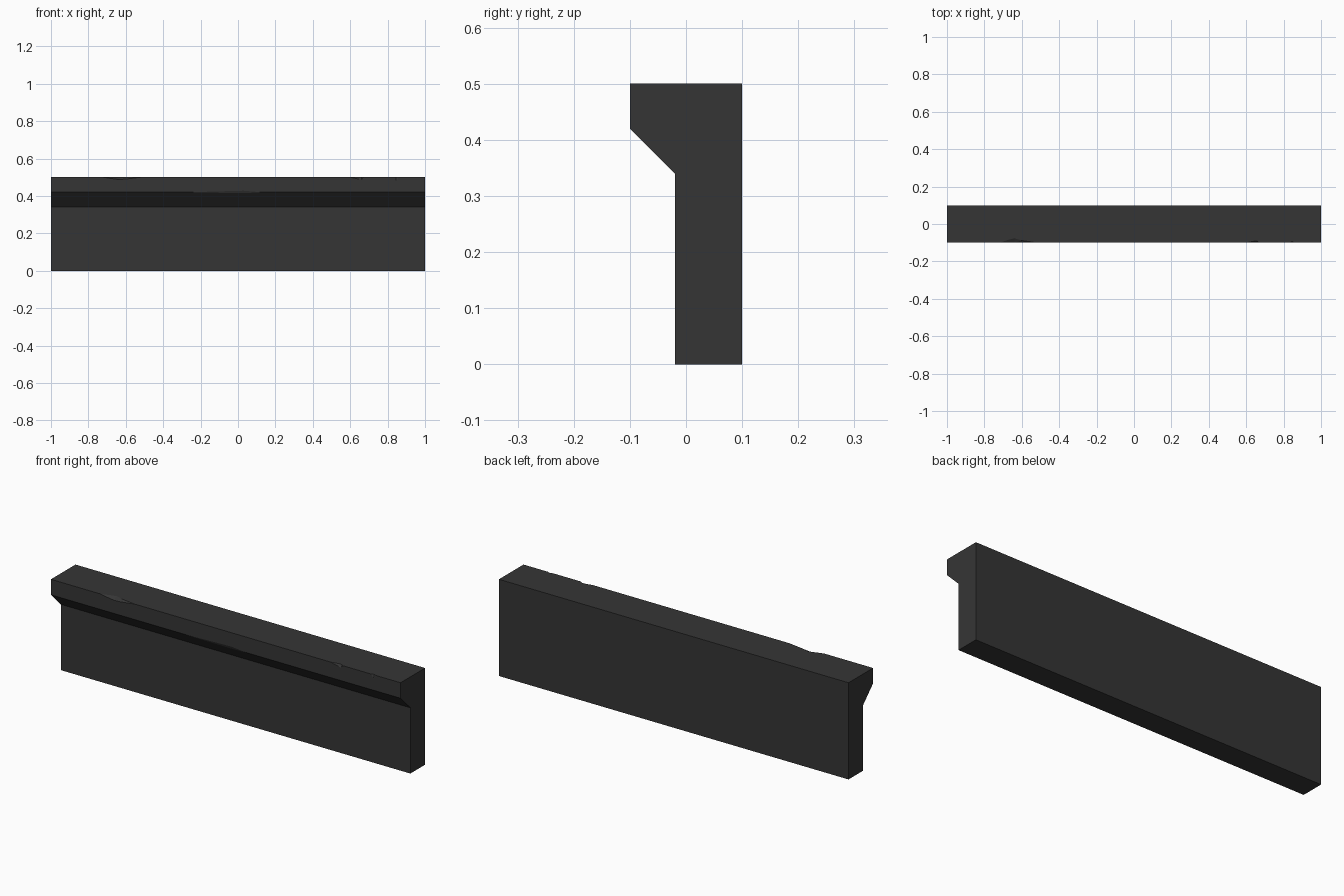
import bpy
import bmesh
import math

if "Cube" in bpy.data.objects:
    bpy.data.objects.remove(bpy.data.objects["Cube"])

# One dark stone colour
stone = bpy.data.materials.new("dark_stone")
stone.diffuse_color = (0.036, 0.036, 0.036, 1.0)
stone.use_nodes = True
stone.node_tree.nodes["Principled BSDF"].inputs["Base Color"].default_value = stone.diffuse_color

# Stations along x: (x, top chip depth in y, top chip drop in z, lower lip chip)
stations = [
    (-1.0, 0, 0, 0),
    (-0.72, 0, 0, 0), (-0.67, 0.016, 0.008, 0), (-0.64, 0.024, 0.012, 0),
    (-0.60, 0.012, 0.010, 0), (-0.52, 0, 0, 0),
    (-0.25, 0, 0, 0), (-0.05, 0, 0, 0.007), (0.03, 0, 0, 0.008), (0.12, 0, 0, 0),
    (0.60, 0, 0, 0), (0.645, 0.009, 0.010, 0), (0.66, 0.008, 0.014, 0), (0.67, 0, 0, 0),
    (0.83, 0, 0, 0), (0.845, 0.006, 0.020, 0), (0.86, 0, 0, 0),
    (1.0, 0, 0, 0),
]


def section(dy, dz, lip):
    """Curb profile (y, z) with its two front edges chipped back."""
    return [
        (-0.02, 0.0), (0.10, 0.0), (0.10, 0.50),
        (-0.10 + dy, 0.50), (-0.10, 0.50 - dz),
        (-0.10, 0.42 + lip), (-0.10 + lip * 0.7, 0.42 - lip * 0.7),
        (-0.02, 0.34),
    ]


# Wall with overhanging lip: loft the sections, cap the ends
bm = bmesh.new()
rings = [[bm.verts.new((x, y, z)) for y, z in section(dy, dz, lip)]
         for x, dy, dz, lip in stations]
for a, b in zip(rings, rings[1:]):
    n = len(a)
    for i in range(n):
        j = (i + 1) % n
        bm.faces.new((a[i], a[j], b[j], b[i]))
bm.faces.new(rings[0])
bm.faces.new(rings[-1])

# Close the unchipped edges and merge the flat faces
bmesh.ops.remove_doubles(bm, verts=bm.verts, dist=0.0002)
bmesh.ops.dissolve_limit(bm, angle_limit=math.radians(0.5),
                         verts=bm.verts, edges=bm.edges)
bmesh.ops.triangulate(bm, faces=bm.faces)
bmesh.ops.recalc_face_normals(bm, faces=bm.faces)

mesh = bpy.data.meshes.new("ledge_wall")
bm.to_mesh(mesh)
bm.free()
mesh.materials.append(stone)
wall = bpy.data.objects.new("ledge_wall", mesh)
bpy.context.collection.objects.link(wall)
